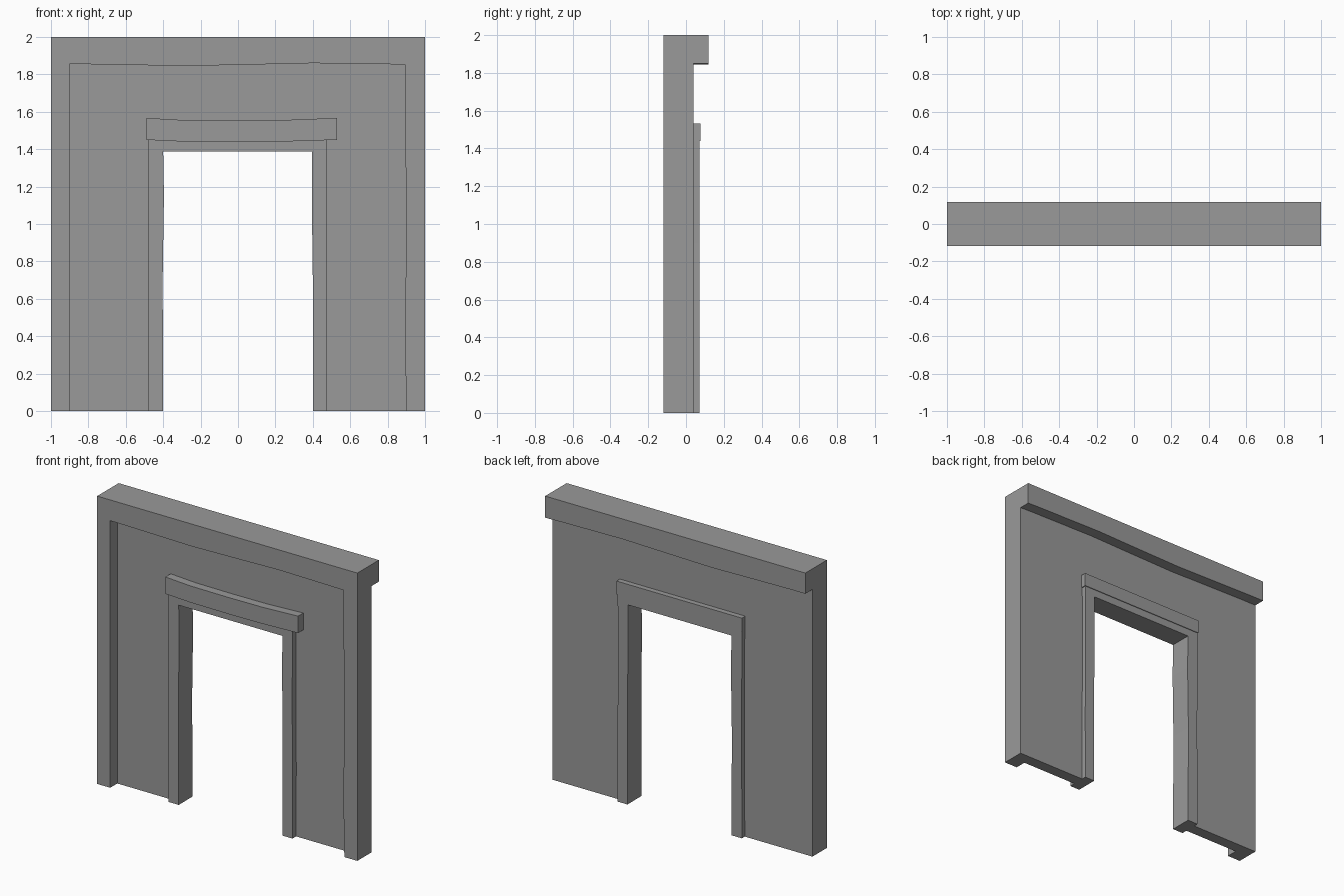
import bpy, bmesh

if "Cube" in bpy.data.objects:
    bpy.data.objects.remove(bpy.data.objects["Cube"])

# dark grey stone
stone = bpy.data.materials.new("dark_stone")
stone.diffuse_color = (0.32, 0.32, 0.32, 1)
stone.use_nodes = True
stone.node_tree.nodes["Principled BSDF"].inputs["Base Color"].default_value = stone.diffuse_color


def prism(name, outline, y0, y1):
    """Extrude an (x, z) outline from y0 to y1."""
    bm = bmesh.new()
    face = bm.faces.new([bm.verts.new((x, y0, z)) for x, z in outline])
    ext = bmesh.ops.extrude_face_region(bm, geom=[face])
    moved = [g for g in ext["geom"] if isinstance(g, bmesh.types.BMVert)]
    bmesh.ops.translate(bm, verts=moved, vec=(0, y1 - y0, 0))
    bmesh.ops.recalc_face_normals(bm, faces=bm.faces[:])
    mesh = bpy.data.meshes.new(name)
    bm.to_mesh(mesh)
    bm.free()
    mesh.materials.append(stone)
    obj = bpy.data.objects.new(name, mesh)
    bpy.context.collection.objects.link(obj)
    return obj


def arch(w, h, inner):
    """Upside-down U outline: outer box of half width w, height h, and an inner edge."""
    return [(-w, 0), (-w, h), (w, h), (w, 0)] + inner


F, B = -0.118, 0.118      # front and back limits
P = 0.04                  # half thickness of wall panel

# wavy underside shared by the front frame and rear cornice (right to left)
wave = [(0.892, 1.853), (0.4, 1.86), (0.1, 1.853), (-0.28, 1.845), (-0.6, 1.851), (-0.9, 1.856)]

# wall panel with doorway hole
prism("wall_panel", arch(1, 2, [(0.44, 0), (0.44, 1.44), (-0.44, 1.44), (-0.44, 0)]), -P, P)

# raised front frame
prism("front_frame",
      arch(1, 2, [(0.9, 0), (0.893, 0.42), (0.9, 0.95)] + wave + [(-0.9, 0)]), F, -P)

# rear cornice
prism("rear_cornice", [(-1, 2), (1, 2), (1, 1.85)] + wave + [(-1, 1.856)], P, B)

# door surround passing through the wall, slightly uneven edges
inner = [(0.4, 0), (0.4, 0.7), (0.395, 1.1), (0.397, 1.388),
         (-0.4, 1.388), (-0.396, 1.15), (-0.403, 0.7), (-0.4, 0)]
outer = [(-0.48, 0), (-0.478, 0.7), (-0.48, 1.5), (0.475, 1.5), (0.472, 0.9), (0.476, 0.5), (0.475, 0)]
prism("door_surround", outer + inner, -0.08, 0.072)

# bowed front lintel
prism("front_lintel",
      [(-0.49, 1.45), (-0.3, 1.441), (0, 1.439), (0.25, 1.441), (0.53, 1.45),
       (0.53, 1.567), (0.25, 1.556), (0, 1.554), (-0.3, 1.556), (-0.49, 1.567)], -0.098, -P)

# rear door header
prism("rear_header", [(-0.483, 1.44), (0.48, 1.44), (0.48, 1.533), (-0.483, 1.533)], P, 0.077)
